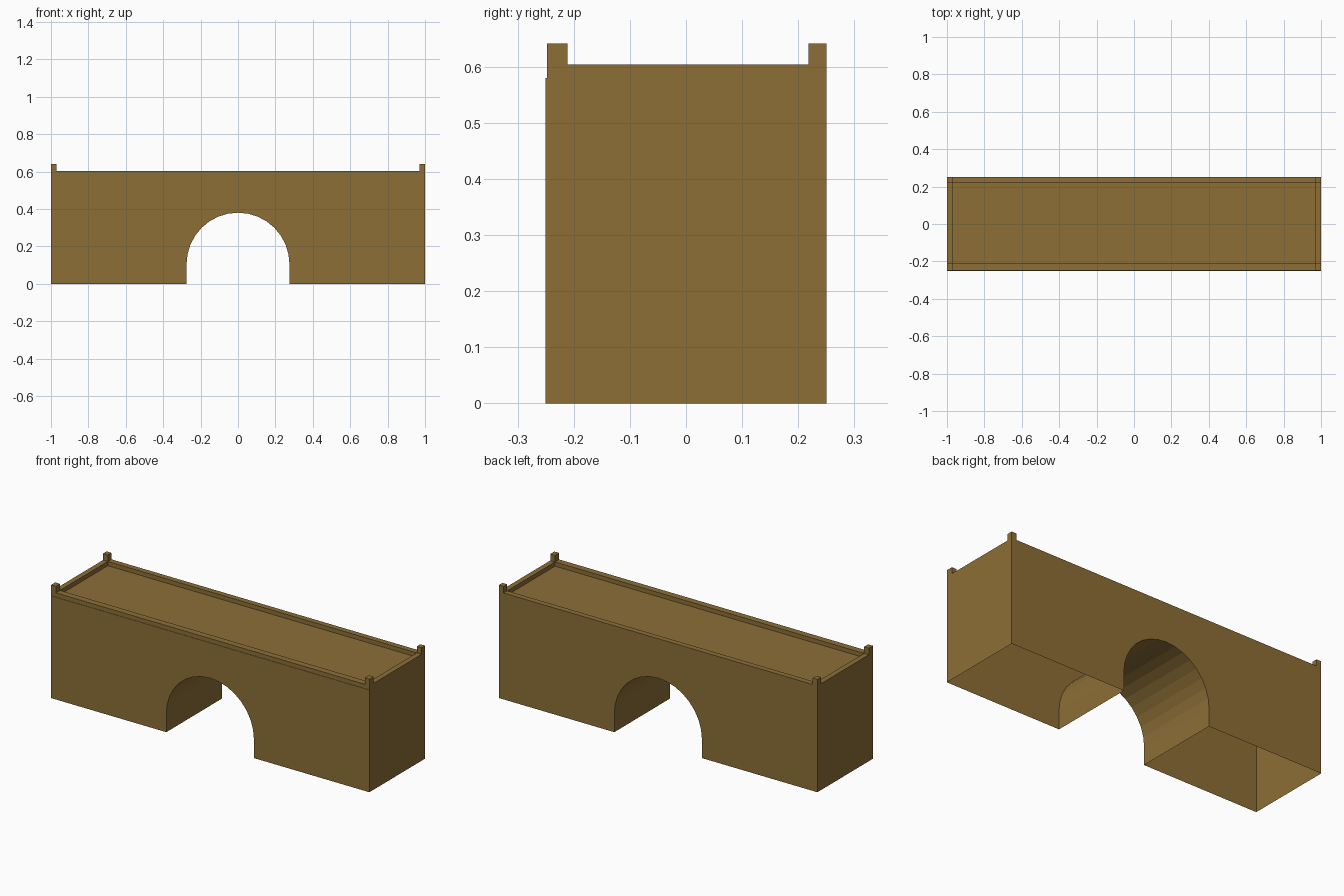
import bpy, bmesh, math

if "Cube" in bpy.data.objects:
    bpy.data.objects.remove(bpy.data.objects["Cube"])

mat = bpy.data.materials.new("earth brown")
mat.diffuse_color = (0.265, 0.158, 0.038, 1)
mat.use_nodes = True
mat.node_tree.nodes["Principled BSDF"].inputs["Base Color"].default_value = mat.diffuse_color

HALF_X, HALF_Y, DECK = 1.0, 0.25, 0.58
RADIUS, SPRING = 0.275, 0.105
SEGMENTS = 16


def finish(bm, name):
    mesh = bpy.data.meshes.new(name)
    bm.to_mesh(mesh)
    bm.free()
    mesh.materials.append(mat)
    ob = bpy.data.objects.new(name, mesh)
    bpy.context.collection.objects.link(ob)


def box(name, x0, x1, y0, y1, z0, z1):
    bm = bmesh.new()
    bmesh.ops.create_cube(bm, size=1)
    for v in bm.verts:
        v.co = ((x0 + x1) / 2 + v.co.x * (x1 - x0),
                (y0 + y1) / 2 + v.co.y * (y1 - y0),
                (z0 + z1) / 2 + v.co.z * (z1 - z0))
    finish(bm, name)


# Bridge body: arched profile swept front to back, hollow and open underneath
profile = [(HALF_X, 0), (HALF_X, DECK), (-HALF_X, DECK), (-HALF_X, 0), (-RADIUS, 0)]
for i in range(SEGMENTS + 1):
    a = math.pi * (1 - i / SEGMENTS)
    profile.append((RADIUS * math.cos(a), SPRING + RADIUS * math.sin(a)))
profile.append((RADIUS, 0))

bm = bmesh.new()
front = [bm.verts.new((x, -HALF_Y, z)) for x, z in profile]
back = [bm.verts.new((x, HALF_Y, z)) for x, z in profile]
bm.faces.new(front)
bm.faces.new(back[::-1])
n = len(profile)
for i in range(n):
    j = (i + 1) % n
    if profile[i][1] == 0 and profile[j][1] == 0:
        continue  # the undersides of the piers are open
    bm.faces.new((front[i], back[i], back[j], front[j]))
bmesh.ops.recalc_face_normals(bm, faces=bm.faces)
# make sure the deck faces up
bm.normal_update()
if max(bm.faces, key=lambda f: f.calc_center_median().z).normal.z < 0:
    bmesh.ops.reverse_faces(bm, faces=bm.faces)
finish(bm, "bridge_body")

# Low parapet around the deck
RIM, POST, INNER_X = 0.604, 0.641, 0.97
sides = {"front": (-0.248, -0.211), "back": (0.218, 0.25)}
for side, (y0, y1) in sides.items():
    box(side + "_parapet", -INNER_X, INNER_X, y0, y1, DECK, RIM)

for end, s in (("left", -1), ("right", 1)):
    x0, x1 = sorted((s * INNER_X, s * HALF_X))
    box(end + "_kerb", x0, x1, -0.211, 0.218, DECK, RIM)
    # Corner posts
    for side, (y0, y1) in sides.items():
        box(f"{side}_{end}_post", x0, x1, y0, y1, DECK, POST)
